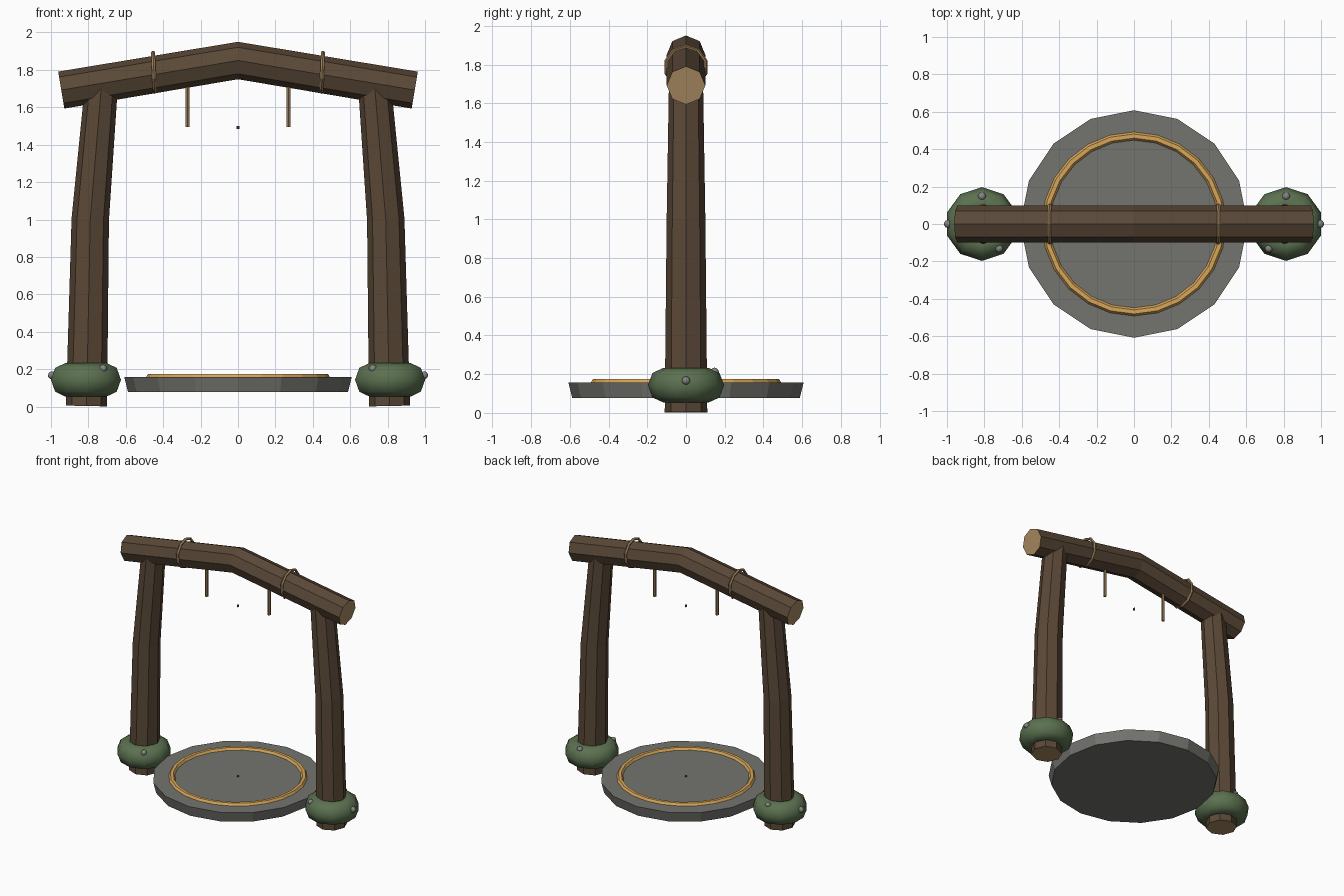
import bpy, bmesh
from math import sin, cos, pi, radians
from mathutils import Vector, Matrix

cube = bpy.data.objects.get("Cube")
if cube:
    bpy.data.objects.remove(cube, do_unlink=True)


def material(name, rgb):
    m = bpy.data.materials.new(name)
    m.use_nodes = True
    m.diffuse_color = (*rgb, 1)
    bsdf = next(n for n in m.node_tree.nodes if n.type == 'BSDF_PRINCIPLED')
    bsdf.inputs["Base Color"].default_value = (*rgb, 1)
    return m


WOOD = material("dark wood", (0.102, 0.065, 0.038))
CUT = material("cut wood", (0.39, 0.25, 0.12))
ROPE = material("rope", (0.33, 0.21, 0.1))
STONE = material("grey stone", (0.175, 0.178, 0.16))
GOLD = material("gold", (0.68, 0.38, 0.1))
MOSS = material("moss green", (0.105, 0.165, 0.08))
PEBBLE = material("pale lichen", (0.23, 0.23, 0.22))
MARK = material("dark slate", (0.07, 0.08, 0.1))


def finish(bm, name, mats, smooth=False):
    bmesh.ops.recalc_face_normals(bm, faces=bm.faces)
    me = bpy.data.meshes.new(name)
    for f in bm.faces:
        f.smooth = smooth
    bm.to_mesh(me)
    bm.free()
    for m in mats:
        me.materials.append(m)
    ob = bpy.data.objects.new(name, me)
    bpy.context.collection.objects.link(ob)
    return ob


def log(name, path, mats, sides=8):
    """Bent log in the XZ plane; path holds (x, z, radius), end caps use the last material."""
    bm = bmesh.new()
    rings = []
    for i, (x, z, r) in enumerate(path):
        a, b = path[max(i - 1, 0)], path[min(i + 1, len(path) - 1)]
        t = Vector((b[0] - a[0], 0, b[1] - a[1])).normalized()
        side = Vector((0, 1, 0))
        up = t.cross(side)
        rings.append([bm.verts.new(Vector((x, 0, z)) + r * (cos(k * 2 * pi / sides) * side
                      + sin(k * 2 * pi / sides) * up)) for k in range(sides)])
    for lo, hi in zip(rings, rings[1:]):
        for k in range(sides):
            j = (k + 1) % sides
            bm.faces.new((lo[k], lo[j], hi[j], hi[k]))
    for ring in (rings[0], rings[-1]):
        bm.faces.new(ring).material_index = len(mats) - 1
    return finish(bm, name, mats)


def torus(name, mat, major, minor, height, n, m, matrix, turn=0.0, smooth=False):
    """Ring around local Z with an elliptical section."""
    bm = bmesh.new()
    v = [[None] * m for _ in range(n)]
    for i in range(n):
        a = turn + 2 * pi * i / n
        for j in range(m):
            b = 2 * pi * j / m
            r = major + minor * cos(b)
            v[i][j] = bm.verts.new(matrix @ Vector((r * cos(a), r * sin(a), height * sin(b))))
    for i in range(n):
        for j in range(m):
            p, q = (i + 1) % n, (j + 1) % m
            bm.faces.new((v[i][j], v[p][j], v[p][q], v[i][q]))
    return finish(bm, name, [mat], smooth)


def cone(name, mat, sides, r1, r2, depth, loc):
    bm = bmesh.new()
    bmesh.ops.create_cone(bm, cap_ends=True, segments=sides, radius1=r1, radius2=r2,
                          depth=depth, matrix=Matrix.Translation(loc))
    return finish(bm, name, [mat])


# Bent crossbeam with pale cut ends
log("crossbeam", [(-0.945, 1.692, 0.1), (0, 1.85, 0.1), (0.945, 1.692, 0.1)], [WOOD, CUT])

# Stone base with inlaid gold ring
cone("stone_base", STONE, 16, 0.588, 0.608, 0.08, (0, 0, 0.117))
torus("gold_ring", GOLD, 0.47, 0.022, 0.02, 24, 6, Matrix.Translation((0, 0, 0.157)))

for s, label in ((1, "left"), (-1, "right")):
    # Curved post
    log(label + "_post", [(s * 0.81, 0.003, 0.11), (s * 0.79, 1.0, 0.1), (s * 0.73, 1.72, 0.088)],
        [WOOD, CUT])

    # Moss collar with lichen patches
    centre = Vector((s * 0.813, 0, 0.143))
    torus(label + "_moss", MOSS, 0.115, 0.082, 0.09, 10, 8, Matrix.Translation(centre),
          turn=pi / 10, smooth=True)
    bm = bmesh.new()
    for deg, lift in ((90, 62), (0, 18), (235, 50)):
        a, b = radians(deg), radians(lift)
        r = 0.115 + 0.07 * cos(b)
        pos = centre + Vector((s * r * cos(a), r * sin(a), 0.078 * sin(b)))
        bmesh.ops.create_icosphere(bm, subdivisions=2, radius=0.022,
                                   matrix=Matrix.Translation(pos))
    finish(bm, label + "_lichen", [PEBBLE], smooth=True)

    # Rope binding on the beam and hanging cord
    wrap = Matrix.Translation((s * 0.45, 0, 1.787)) @ Matrix.Rotation(pi / 2 + s * 0.04, 4, 'Y')
    torus(label + "_binding", ROPE, 0.106, 0.01, 0.011, 10, 5, wrap)
    cone(label + "_cord", ROPE, 6, 0.011, 0.011, 0.3, (s * 0.27, 0, 1.645))

# Tiny markers at the hanging point and the base centre
for name, z in (("hanging_marker", 1.492), ("base_marker", 0.161)):
    cone(name, MARK, 4, 0.009, 0.009, 0.014, (0, 0, z))
